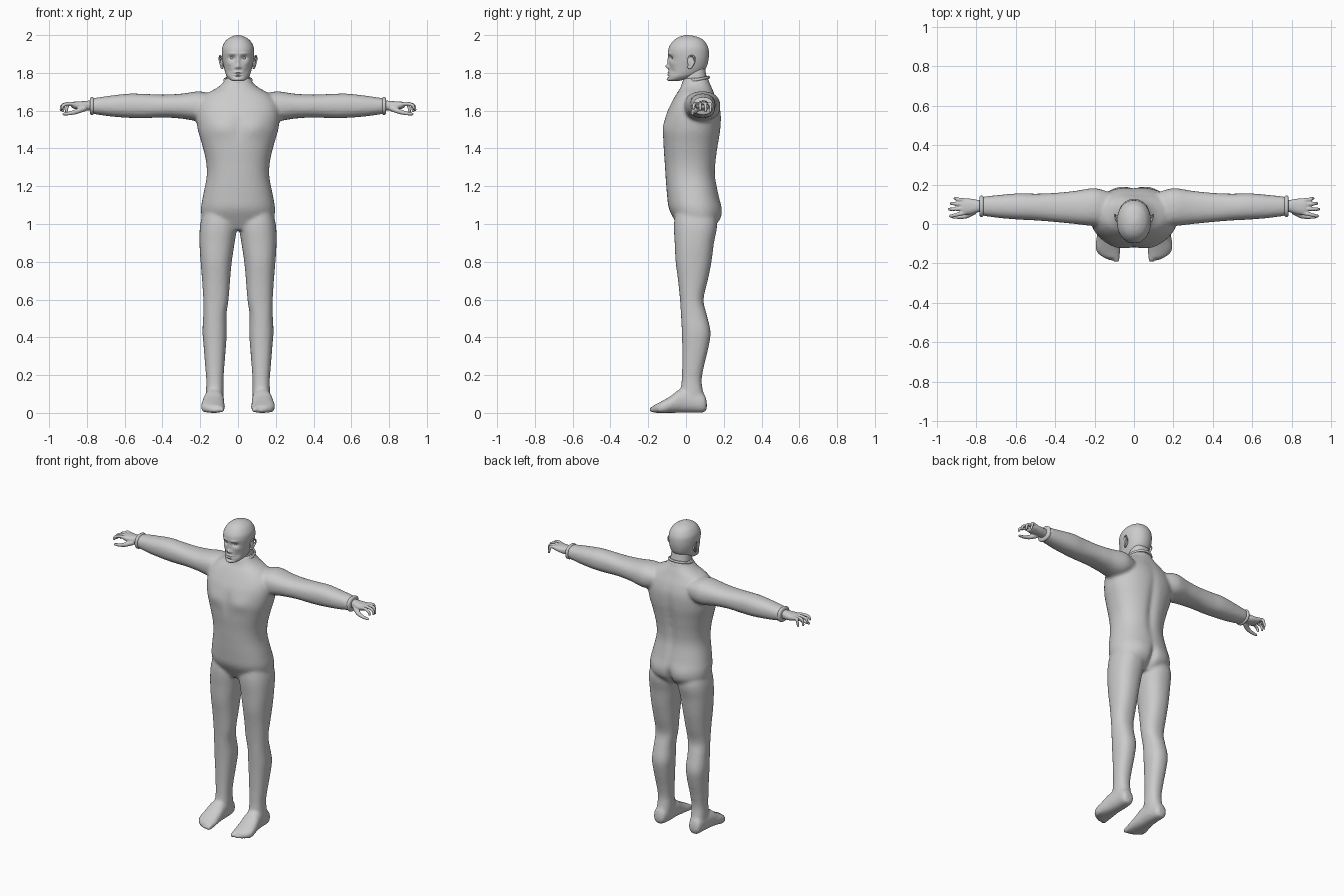
import bpy, bmesh, math
from mathutils import Vector, Matrix

TAU = math.tau
# axis maps: (along, u, v) -> xyz
UP = lambda t, u, v: (u, v, t)
SIDE = lambda t, u, v: (t, u, v)
FWD = lambda t, u, v: (u, t, v)


def spline(rows, k):
    """Catmull-Rom resample of rows of numbers."""
    P = [Vector(r) for r in rows]
    out = []
    for i in range(len(P) - 1):
        a, b, c, d = P[max(i - 1, 0)], P[i], P[i + 1], P[min(i + 2, len(P) - 1)]
        for j in range(k):
            t = j / k
            out.append(0.5 * (2 * b + (c - a) * t + (2 * a - 5 * b + 4 * c - d) * t * t
                              + (3 * b - a - 3 * c + d) * t ** 3))
    return out + [P[-1]]


def loft(bm, rows, axis, s=1, n=32, p=2.3, k=4):
    """Skin through superellipse rings given as (along, u0, u1, v0, v1)."""
    rings, verts = [], []
    for t, u0, u1, v0, v1 in spline(rows, k):
        ring = []
        for i in range(n):
            c, d = math.cos(TAU * i / n), math.sin(TAU * i / n)
            u = (u0 + u1) / 2 + (u1 - u0) / 2 * math.copysign(abs(c) ** (2 / p), c)
            v = (v0 + v1) / 2 + (v1 - v0) / 2 * math.copysign(abs(d) ** (2 / p), d)
            x, y, z = axis(t, u, v)
            ring.append(bm.verts.new((x * s, y, z)))
        rings.append(ring)
        verts += ring
    for a, b in zip(rings, rings[1:]):
        for i in range(n):
            j = (i + 1) % n
            bm.faces.new((a[i], a[j], b[j], b[i]))
    bm.faces.new(rings[0])
    bm.faces.new(rings[-1])
    return verts


def ball(bm, loc, scale, sub=2):
    m = Matrix.Translation(loc) @ Matrix.Diagonal((*scale, 1))
    bmesh.ops.create_icosphere(bm, subdivisions=sub, radius=1, matrix=m)


def beads(bm, pts, r0, r1, s=1, k=6):
    """Rounded tapering limb of overlapping spheres."""
    path = spline(pts, k)
    for i, q in enumerate(path):
        r = r0 + (r1 - r0) * i / (len(path) - 1)
        ball(bm, (q.x * s, q.y, q.z), (r, r, r))


def sculpt(verts, bumps, side, mid=0.03):
    """Soft bumps (x, z, width, height, dy), mirrored, on the front (-1) or back (1)."""
    for v in verts:
        if (v.co.y - mid) * side <= 0:
            continue
        x, z = abs(v.co.x), v.co.z
        v.co.y += sum(d * math.exp(-((x - bx) / w) ** 2 - ((z - bz) / h) ** 2)
                      for bx, bz, w, h, d in bumps)


def finish(name, bm, voxel=0, smooth=0):
    bmesh.ops.recalc_face_normals(bm, faces=bm.faces)
    for f in bm.faces:
        f.smooth = True
    me = bpy.data.meshes.new(name)
    bm.to_mesh(me)
    bm.free()
    ob = bpy.data.objects.new(name, me)
    bpy.context.collection.objects.link(ob)
    if voxel:
        m = ob.modifiers.new("blend", 'REMESH')
        m.mode, m.voxel_size, m.use_smooth_shade = 'VOXEL', voxel, True
    if smooth:
        m = ob.modifiers.new("soften", 'SMOOTH')
        m.factor, m.iterations = 0.5, smooth
    return ob


# body: torso
bm = bmesh.new()
torso = [(.97, .13, -.03, .13), (1.02, .185, -.06, .178), (1.08, .196, -.09, .19),
         (1.15, .185, -.1, .175), (1.25, .166, -.108, .157), (1.33, .169, -.113, .16),
         (1.42, .19, -.12, .172), (1.5, .213, -.12, .184), (1.58, .222, -.105, .186),
         (1.64, .21, -.078, .172), (1.69, .165, -.05, .15), (1.72, .112, -.03, .138),
         (1.75, .078, -.02, .124), (1.775, .068, -.01, .118)]
v = loft(bm, [(z, -w, w, a, b) for z, w, a, b in torso], UP, n=64, k=6)
sculpt(v, [(.09, 1.51, .06, .045, -.01), (0, 1.5, .02, .08, .006)], -1)
sculpt(v, [(0, 1.38, .025, .2, -.014), (0, 1.02, .018, .07, -.03),
           (.09, 1.05, .05, .05, .006)], 1)

leg = [(1.1, .03, .175, -.05, .14), (1, .006, .2, -.064, .165), (.9, .018, .204, -.06, .148),
       (.8, .033, .198, -.055, .135), (.7, .042, .19, -.042, .115), (.6, .05, .184, -.032, .093),
       (.52, .061, .184, -.027, .11), (.43, .059, .188, -.022, .13), (.35, .064, .182, -.02, .12),
       (.25, .072, .174, -.02, .096), (.17, .077, .168, -.023, .083), (.1, .076, .17, -.03, .093),
       (.03, .08, .165, -.02, .1)]
foot = [(.11, .105, .15, .02, .06), (.095, .088, .168, .002, .1), (.04, .077, .173, 0, .12),
        (-.03, .074, .182, 0, .125), (-.08, .071, .192, 0, .09), (-.125, .069, .196, 0, .064),
        (-.155, .07, .178, 0, .048), (-.172, .074, .15, .004, .04)]
arm = [(.12, 0, .16, 1.57, 1.68), (.2, -.01, .182, 1.545, 1.702), (.3, 0, .168, 1.558, 1.69),
       (.4, .01, .158, 1.564, 1.685), (.5, .018, .154, 1.56, 1.689), (.58, .022, .156, 1.562, 1.69),
       (.68, .03, .148, 1.57, 1.679), (.775, .043, .138, 1.584, 1.665)]
toes = [(.088, -.178, .018), (.116, -.177, .013), (.138, -.169, .0125),
        (.158, -.156, .012), (.178, -.138, .012)]
for s in (1, -1):
    loft(bm, leg, UP, s)
    loft(bm, foot, FWD, s)
    loft(bm, arm, SIDE, s)
    for x, y, r in toes:
        beads(bm, [(x, y + .03, r * 1.2), (x, y, r)], r, r, s, 3)
finish("body", bm, 0.01, 5)

# neck band
bm = bmesh.new()
rings = []
for i in range(48):
    a = TAU * i / 48
    c = Vector((.071 * math.cos(a), .053 + .068 * math.sin(a), 1.763 + .014 * math.sin(a)))
    out = Vector((math.cos(a), math.sin(a), 0))
    rings.append([bm.verts.new(c + out * (.006 * math.cos(b)) + Vector((0, 0, .008 * math.sin(b))))
                  for b in (TAU * j / 8 for j in range(8))])
for i in range(48):
    a, b = rings[i], rings[(i + 1) % 48]
    for j in range(8):
        bm.faces.new((a[j], b[j], b[(j + 1) % 8], a[(j + 1) % 8]))
finish("neck_band", bm)

# wrist cuffs and hands
palm = [(.755, .062, .12, 1.6, 1.653), (.79, .06, .122, 1.6, 1.653), (.825, .05, .128, 1.602, 1.65),
        (.865, .046, .13, 1.61, 1.648), (.882, .052, .126, 1.616, 1.642)]
fingers = [(.056, .041, .94, 1.612), (.078, .075, .945, 1.604),
           (.1, .104, .936, 1.598), (.12, .13, .917, 1.597)]
for side, s in (("left", 1), ("right", -1)):
    bm = bmesh.new()
    loft(bm, [(.764, .042, .139, 1.583, 1.666), (.769, .037, .144, 1.578, 1.671),
              (.779, .037, .144, 1.578, 1.671), (.784, .043, .138, 1.584, 1.665)], SIDE, s)
    finish(side + "_cuff", bm)
    bm = bmesh.new()
    loft(bm, palm, SIDE, s)
    for y0, y1, x, z in fingers:
        beads(bm, [(.86, y0, 1.632), (.895, (y0 + y1) / 2, 1.637), (x - .015, y1, 1.628),
                   (x - .008, y1, z)], .0115, .0078, s)
    beads(bm, [(.815, .062, 1.612), (.85, .042, 1.597), (.885, .036, 1.587), (.922, .036, 1.582)],
          .017, .008, s)
    finish(side + "_hand", bm, 0.004, 2)

# head
bm = bmesh.new()
skull = [(1.757, .024, -.092, -.04), (1.764, .042, -.096, -.005), (1.78, .058, -.094, .045),
         (1.8, .067, -.092, .085), (1.83, .075, -.09, .108), (1.87, .083, -.09, .119),
         (1.91, .086, -.095, .121), (1.94, .082, -.088, .115), (1.97, .065, -.067, .096),
         (1.988, .042, -.042, .068), (1.997, .02, -.015, .035), (2.0, .004, .005, .012)]
v = loft(bm, [(z, -w, w, a, b) for z, w, a, b in skull], UP, n=96, p=2.15, k=9)
sculpt(v, [(.032, 1.879, .016, .011, .014), (.03, 1.902, .022, .007, -.005),
           (0, 1.86, .008, .026, -.009), (0, 1.834, .011, .011, -.016),
           (.013, 1.828, .006, .006, -.007), (0, 1.803, .02, .005, -.006),
           (0, 1.79, .018, .005, -.006), (0, 1.797, .022, .0022, .004),
           (0, 1.78, .018, .004, .004), (0, 1.767, .018, .009, -.006),
           (.048, 1.85, .015, .012, -.004), (.045, 1.81, .013, .015, .005)], -1, 0)
finish("head", bm)

bm = bmesh.new()
loft(bm, [(1.72, -.064, .064, -.008, .113), (1.76, -.063, .063, -.01, .112),
          (1.8, -.06, .06, -.01, .105), (1.83, -.055, .055, 0, .1)], UP, n=48)
finish("neck", bm)

for side, s in (("left", 1), ("right", -1)):
    bm = bmesh.new()
    ball(bm, (.03 * s, -.063, 1.879), (.013, .013, .01), 3)
    finish(side + "_eye", bm)
    # ear shell with raised rim
    bm = bmesh.new()
    ball(bm, (.084 * s, .026, 1.857), (.009, .018, .03), 3)
    beads(bm, [(.083, .01, 1.865), (.09, .018, 1.887), (.096, .036, 1.89), (.098, .047, 1.872),
               (.093, .039, 1.848), (.085, .022, 1.825), (.081, .012, 1.832)], .0045, .006, s, 7)
    finish(side + "_ear", bm, 0.003, 2)
